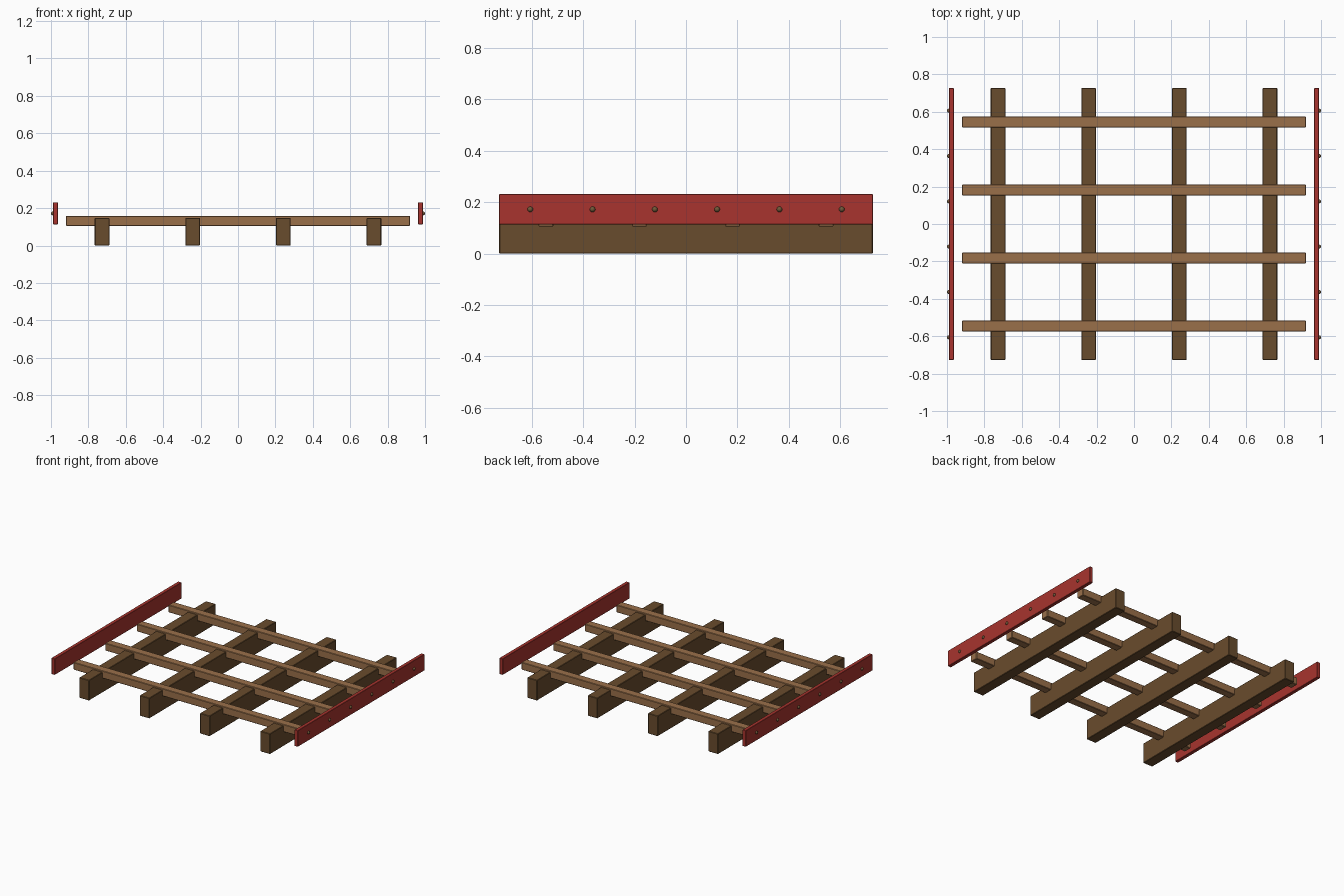
import bpy
import math

cube = bpy.data.objects.get("Cube")
if cube:
    bpy.data.objects.remove(cube, do_unlink=True)


def material(name, rgb):
    # sRGB bytes to linear values
    lin = [((c / 255 + 0.055) / 1.055) ** 2.4 for c in rgb] + [1.0]
    mat = bpy.data.materials.new(name)
    mat.use_nodes = True
    mat.diffuse_color = lin
    mat.node_tree.nodes["Principled BSDF"].inputs["Base Color"].default_value = lin
    return mat


dark_wood = material("dark wood", (105, 76, 45))
light_wood = material("light wood", (154, 112, 74))
red_paint = material("red paint", (168, 52, 46))
bolt_metal = material("bolt metal", (112, 88, 56))


def box(name, center, size, mat, bevel=0.003):
    bpy.ops.mesh.primitive_cube_add(size=1, location=center)
    obj = bpy.context.object
    obj.name = name
    obj.scale = size
    bpy.ops.object.transform_apply(location=False, rotation=False, scale=True)
    mod = obj.modifiers.new("edge_chamfer", 'BEVEL')
    mod.width = bevel
    mod.segments = 1
    obj.data.materials.append(mat)
    return obj


LENGTH = 1.454
SPACING = LENGTH / 6

# Lower beams running front to back
for i in range(4):
    x = (i - 1.5) * 2 * SPACING
    box(f"floor_beam_{i + 1}", (x, 0, 0.074), (0.078, LENGTH, 0.148), dark_wood)

# Cross slats notched over the beams
for i in range(4):
    y = (i - 1.5) * 1.5 * SPACING
    box(f"cross_slat_{i + 1}", (0, y, 0.132), (1.84, 0.058, 0.054), light_wood)

# Red side boards with a row of round bolts on the outside
for side, s in (("left", 1), ("right", -1)):
    box(f"{side}_side_board", (s * 0.976, 0, 0.172), (0.026, LENGTH, 0.118), red_paint, 0.002)
    for i in range(6):
        y = (i - 2.5) * SPACING
        bpy.ops.mesh.primitive_uv_sphere_add(
            segments=12, ring_count=8, radius=0.011,
            location=(s * 0.989, y, 0.172), rotation=(0, math.pi / 2, 0))
        bolt = bpy.context.object
        bolt.name = f"{side}_bolt_{i + 1}"
        bolt.data.materials.append(bolt_metal)
        bpy.ops.object.shade_smooth_by_angle()
